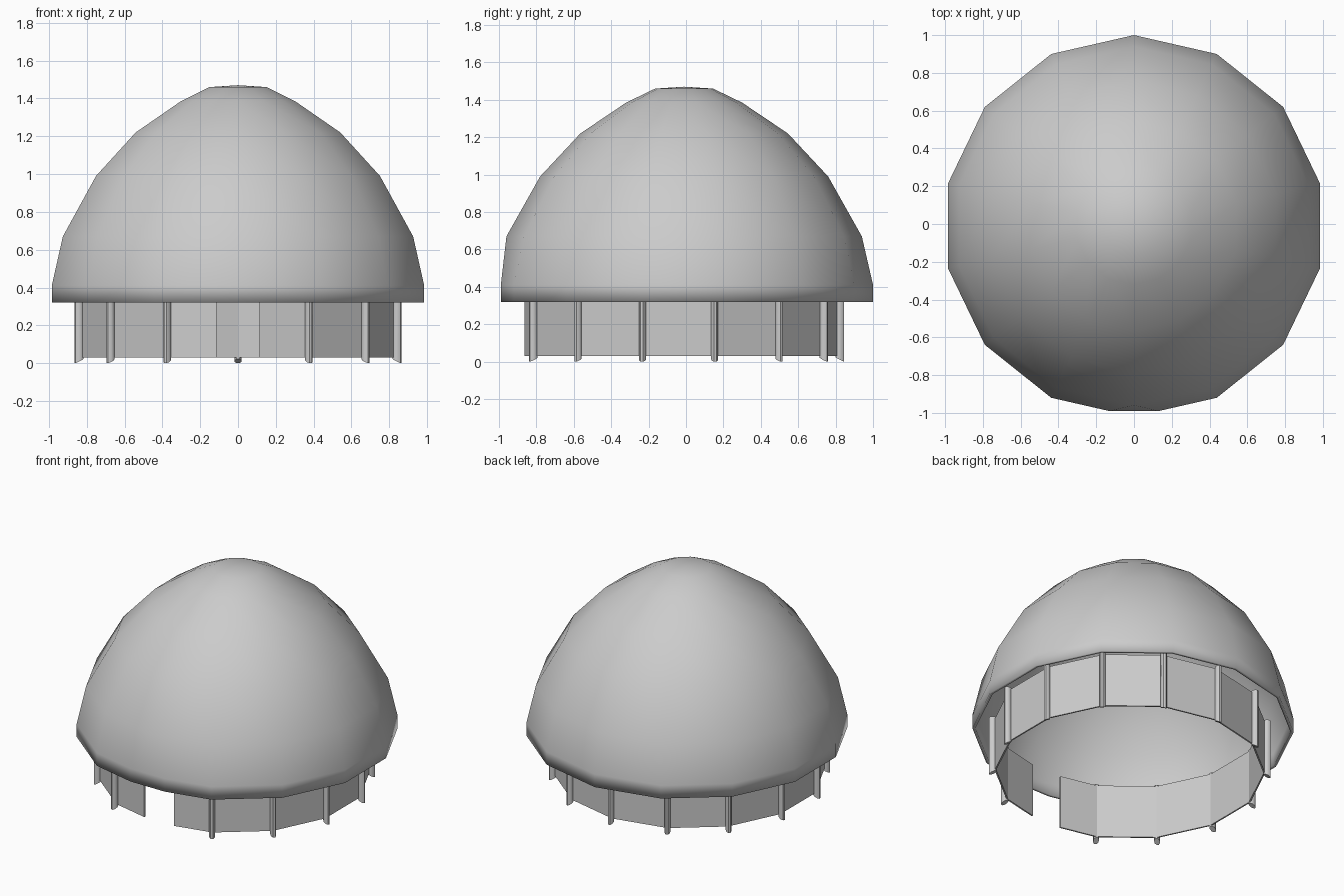
import bpy, bmesh, math
from mathutils import Vector

if "Cube" in bpy.data.objects:
    bpy.data.objects.remove(bpy.data.objects["Cube"])

N = 14                      # sides of the hut
WALL_Y, ROOF_Y = -0.04, -0.01


def corner(i, r, cy, z):
    """Corner i of the ring, counted from the back (+y)."""
    a = 2 * math.pi * i / N
    return Vector((r * math.sin(a), cy + r * math.cos(a), z))


def finish(name, bm, smooth=None):
    bmesh.ops.remove_doubles(bm, verts=bm.verts, dist=1e-4)
    bmesh.ops.recalc_face_normals(bm, faces=bm.faces)
    me = bpy.data.meshes.new(name)
    bm.to_mesh(me)
    bm.free()
    ob = bpy.data.objects.new(name, me)
    bpy.context.collection.objects.link(ob)
    if smooth:
        bpy.ops.object.select_all(action='DESELECT')
        ob.select_set(True)
        bpy.context.view_layer.objects.active = ob
        if smooth >= math.pi:
            bpy.ops.object.shade_smooth()
        else:
            bpy.ops.object.shade_smooth_by_angle(angle=smooth)
    return ob


def solidify(ob, t):
    m = ob.modifiers.new("thickness", 'SOLIDIFY')
    m.thickness = t
    m.offset = -1


# Domed roof: stacked rings, front corner cut off along the eaves
bm = bmesh.new()
profile = [(1.01, 0.32), (1.01, 0.41), (0.95, 0.67), (0.77, 0.99),
           (0.555, 1.22), (0.31, 1.385), (0.155, 1.46)]
rings = []
for j, (r, z) in enumerate(profile):
    cut = 0.3 if j < 2 else 0.0
    pts = [corner(i, r, ROOF_Y, z) for i in range(N)]
    front = pts[N // 2]
    pair = [front.lerp(pts[N // 2 - 1], cut), front.lerp(pts[N // 2 + 1], cut)]
    pts[N // 2:N // 2 + 1] = pair
    rings.append([bm.verts.new(p) for p in pts])
for lo, hi in zip(rings, rings[1:]):
    for i in range(N + 1):
        k = (i + 1) % (N + 1)
        bm.faces.new((lo[i], lo[k], hi[k], hi[i]))
apex = bm.verts.new((0, ROOF_Y, 1.47))
for i in range(N + 1):
    bm.faces.new((rings[-1][i], rings[-1][(i + 1) % (N + 1)], apex))
roof = finish("roof", bm, math.pi)
solidify(roof, 0.02)

# Flat wall panels, stopping short of the front corner for the doorway
bm = bmesh.new()
R = 0.85
pts = [corner(i, R, WALL_Y, 0) for i in range(N)]
half = N // 2
door = 0.115 / pts[half - 1].x
right_jamb = pts[half].lerp(pts[half - 1], door)
left_jamb = pts[half].lerp(pts[half + 1], door)
path = [left_jamb] + pts[half + 1:] + pts[:half] + [right_jamb]
cols = [[bm.verts.new((p.x, p.y, z)) for z in (0.03, 0.40)] for p in path]
for a, b in zip(cols, cols[1:]):
    bm.faces.new((a[0], b[0], b[1], a[1]))
wall = finish("wall", bm)
solidify(wall, 0.01)

# Posts at every corner except the doorway, with slanted feet
for i in range(N):
    if i == half:
        continue
    bm = bmesh.new()
    c = corner(i, 0.862, WALL_Y, 0)
    out = Vector((c.x, c.y - WALL_Y, 0)).normalized()
    side = Vector((-out.y, out.x, 0))
    low, top = [], []
    for k in range(8):
        a = 2 * math.pi * (k + 0.5) / 8
        u = 0.024 * math.cos(a)
        p = c + out * u + side * (0.019 * math.sin(a))
        low.append(bm.verts.new((p.x, p.y, 0.5 * (0.0222 - u))))
        top.append(bm.verts.new((p.x, p.y, 0.41)))
    for k in range(8):
        n = (k + 1) % 8
        bm.faces.new((low[k], low[n], top[n], top[k]))
    bm.faces.new(low)
    bm.faces.new(top)
    finish(f"post_{i:02d}", bm, math.radians(50))
